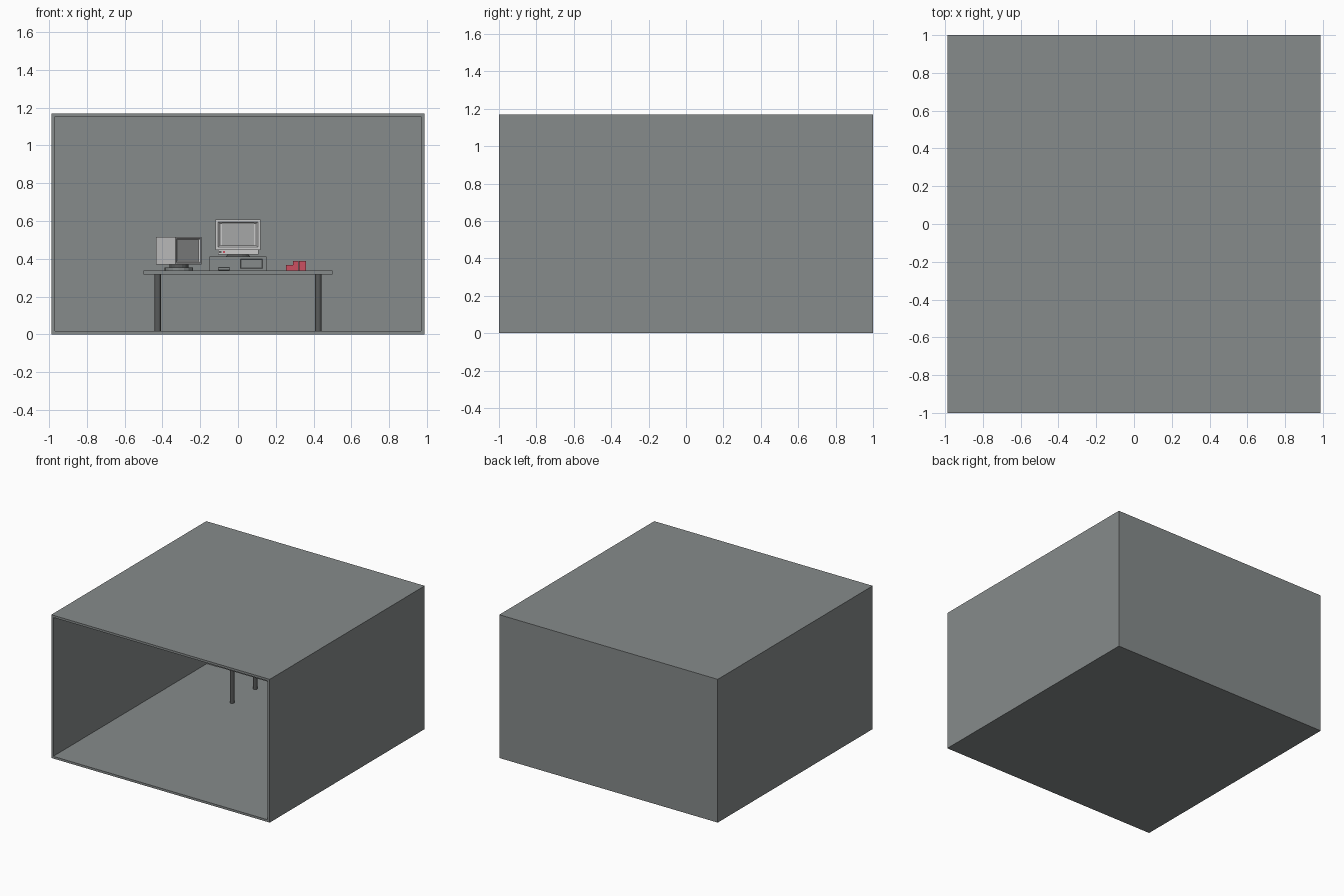
import bpy, bmesh
from math import radians
from mathutils import Matrix, Vector

if "Cube" in bpy.data.objects:
    bpy.data.objects.remove(bpy.data.objects["Cube"])


def material(name, rgb):
    m = bpy.data.materials.new(name)
    m.diffuse_color = (*rgb, 1)
    m.use_nodes = True
    m.node_tree.nodes["Principled BSDF"].inputs["Base Color"].default_value = m.diffuse_color
    return m


ROOM = material("slate_grey", (0.24, 0.258, 0.258))
DARK = material("dark_grey", (0.1, 0.105, 0.105))
LIGHT = material("pale_plastic", (0.51, 0.51, 0.51))
SCREEN = material("screen_grey", (0.38, 0.39, 0.39))
RED = material("red", (0.6, 0.08, 0.12))


def finish(name, bm, mat=ROOM, frame=Matrix()):
    bmesh.ops.recalc_face_normals(bm, faces=bm.faces)
    mesh = bpy.data.meshes.new(name)
    bm.to_mesh(mesh)
    bm.free()
    ob = bpy.data.objects.new(name, mesh)
    ob.matrix_world = frame
    mesh.materials.append(mat)
    bpy.context.collection.objects.link(ob)
    return ob


def box(name, x0, x1, y0, y1, z0, z1, mat=ROOM, frame=Matrix(), taper=1.0, bezel=0, depth=0.008):
    """Box; taper shrinks the back end, bezel sinks a panel into the front."""
    bm = bmesh.new()
    bmesh.ops.create_cube(bm, size=1)
    size = Vector((x1 - x0, y1 - y0, z1 - z0))
    mid = Vector((x0 + x1, y0 + y1, z0 + z1)) / 2
    for v in bm.verts:
        k = taper if v.co.y > 0 else 1
        v.co = mid + Vector((v.co.x * size.x * k, v.co.y * size.y, v.co.z * size.z * k))
    if bezel:
        front = min(bm.faces, key=lambda f: f.calc_center_median().y)
        bmesh.ops.inset_region(bm, faces=[front], thickness=bezel)
        bmesh.ops.inset_region(bm, faces=[front], thickness=bezel * 0.6)
        for v in front.verts:
            v.co.y += depth
    return finish(name, bm, mat, frame)


def cylinder(name, x, y, z0, z1, r, mat=ROOM, frame=Matrix(), r2=None):
    bm = bmesh.new()
    bmesh.ops.create_cone(bm, cap_ends=True, segments=16, radius1=r,
                          radius2=r if r2 is None else r2, depth=z1 - z0)
    bmesh.ops.translate(bm, verts=bm.verts, vec=(x, y, (z0 + z1) / 2))
    return finish(name, bm, mat, frame)


# room shell, open at the front
X, H, T = 0.987, 1.17, 0.018
box("floor", -X, X, -1, 1, 0, T)
box("ceiling", -X, X, -1, 1, H - T, H)
box("back_wall", -X, X, 1 - T, 1, T, H - T)
for side, s in (("left", -1), ("right", 1)):
    a, b = sorted((s * X, s * (X - T)))
    box(side + "_wall", a, b, -1, 1, T, H - T)

# desk
D = 0.339
box("desk_top", -0.5, 0.5, 0.455, 0.905, 0.318, D)
for side, x in (("left", -0.425), ("right", 0.425)):
    for end, y in (("front", 0.53), ("back", 0.83)):
        cylinder(f"{end}_{side}_leg", x, y, T, 0.318, 0.017, DARK)

# desktop computer case with drive bay
box("computer_case", -0.152, 0.152, 0.57, 0.85, D, 0.412)
box("drive_bay", 0.01, 0.132, 0.563, 0.572, 0.345, 0.403, bezel=0.005, depth=0.003)

# mouse in front of the case
mouse = box("mouse", -0.106, -0.042, 0.5, 0.55, D, 0.356, taper=0.9)
bev = mouse.modifiers.new("rounding", "BEVEL")
bev.width, bev.segments = 0.004, 2

# upright monitor on the case
cylinder("monitor_swivel", 0, 0.7, 0.412, 0.425, 0.065, DARK, r2=0.05)
box("monitor_chin", -0.105, 0.108, 0.6, 0.78, 0.423, 0.447, LIGHT)
for i in range(2):
    box(f"monitor_button_{i}", -0.1 + i * 0.02, -0.088 + i * 0.02, 0.596, 0.601, 0.43, 0.44,
        RED if i else DARK)
box("monitor_front", -0.119, 0.119, 0.59, 0.66, 0.447, 0.608, LIGHT, bezel=0.02)
box("monitor_back", -0.105, 0.105, 0.66, 0.81, 0.457, 0.598, LIGHT, taper=0.75)
box("monitor_screen", -0.084, 0.084, 0.594, 0.599, 0.471, 0.588, SCREEN)

# second monitor, turned towards the right
turn = Matrix.Translation((-0.313, 0.68, 0)) @ Matrix.Rotation(radians(43), 4, "Z")
cylinder("side_monitor_base", 0, 0, D, 0.354, 0.075, frame=turn)
cylinder("side_monitor_neck", 0, 0, 0.354, 0.37, 0.05, DARK, turn)
box("side_monitor_front", -0.095, 0.095, -0.075, -0.06, 0.37, 0.515, LIGHT, turn, bezel=0.012)
box("side_monitor_screen", -0.078, 0.078, -0.07, -0.066, 0.387, 0.498, SCREEN, turn)
box("side_monitor_body", -0.095, 0.095, -0.06, 0.075, 0.37, 0.515, LIGHT, turn)

# small red books
for i, (a, b, top) in enumerate(((0.253, 0.29, 0.366), (0.291, 0.32, 0.389), (0.323, 0.36, 0.389))):
    box(f"red_book_{i}", a, b, 0.62, 0.69, D, top, RED)
